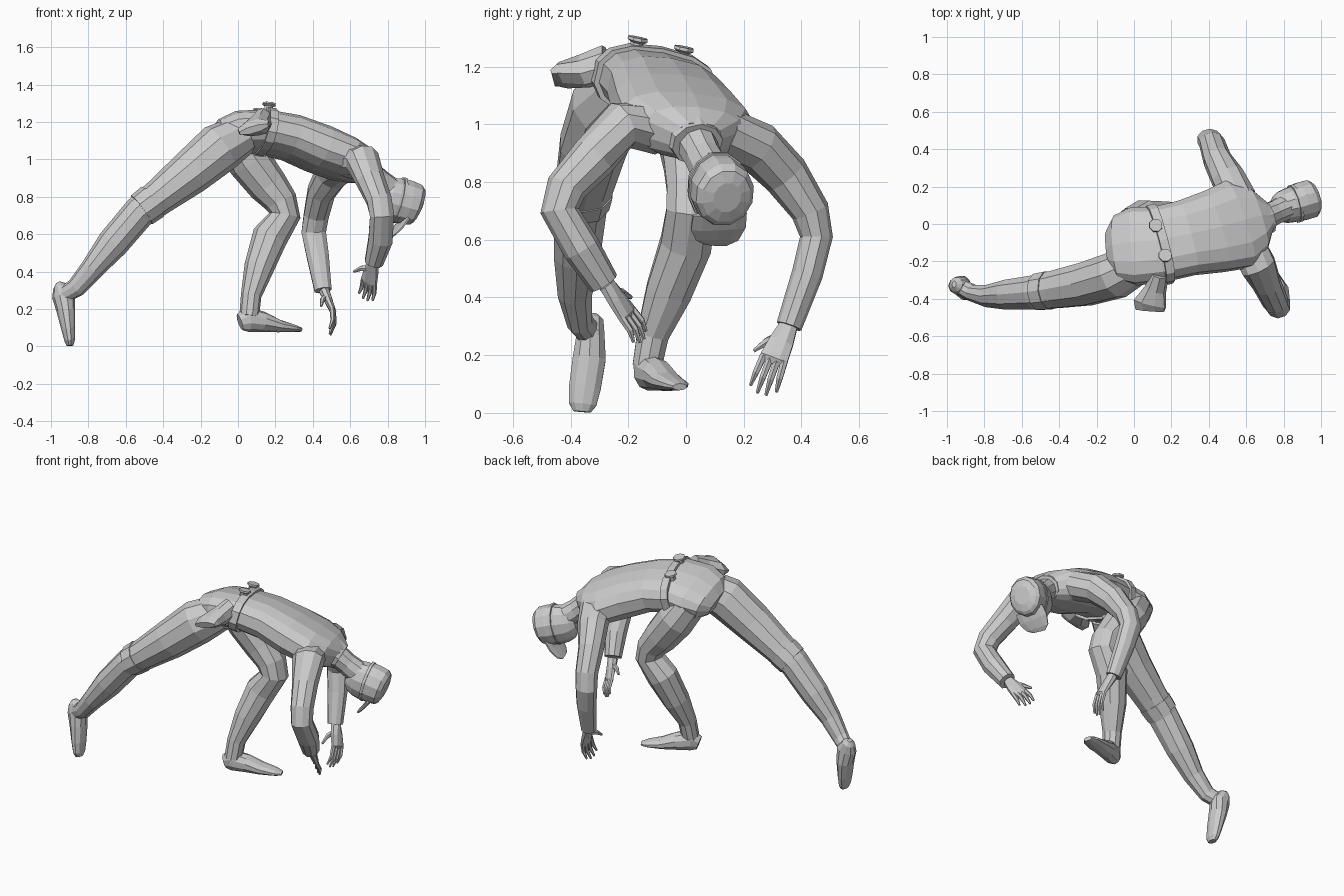
import bpy, bmesh, math
from mathutils import Vector as V


def loft(name, side, rings, n=10, p=1.0):
    """Skin through rings (x, y, z, half width along side, half depth)."""
    bm = bmesh.new()
    c = [V(r[:3]) for r in rings]
    loops = []
    for i, r in enumerate(rings):
        t = V((0, 0, 0))
        if i > 0:
            t += (c[i] - c[i - 1]).normalized()
        if i < len(c) - 1:
            t += (c[i + 1] - c[i]).normalized()
        t.normalize()
        s = V(side)
        u = (s - t * s.dot(t)).normalized()
        w = t.cross(u)
        loop = []
        for k in range(n):
            a = 2 * math.pi * (k + 0.5) / n
            ca, sa = math.cos(a), math.sin(a)
            ca = math.copysign(abs(ca) ** p, ca)
            sa = math.copysign(abs(sa) ** p, sa)
            loop.append(bm.verts.new(c[i] + u * r[3] * ca + w * r[4] * sa))
        loops.append(loop)
    for a, b in zip(loops, loops[1:]):
        for k in range(n):
            j = (k + 1) % n
            bm.faces.new((a[k], a[j], b[j], b[k]))
    bm.faces.new(loops[0][::-1])
    bm.faces.new(loops[-1])
    bmesh.ops.recalc_face_normals(bm, faces=bm.faces)
    me = bpy.data.meshes.new(name)
    bm.to_mesh(me)
    bm.free()
    ob = bpy.data.objects.new(name, me)
    bpy.context.collection.objects.link(ob)
    return ob


def box(name, loc, size, rot=(0, 0, 0)):
    bpy.ops.mesh.primitive_cube_add(size=1, location=loc, rotation=rot)
    ob = bpy.context.object
    ob.name, ob.scale = name, size


def hand(name, wrist, knuckle, tip, spread, thumb, curl, thick=0.018):
    w, k, t, s = V(wrist), V(knuckle), V(tip), V(spread).normalized()
    m = w.lerp(k, 0.5)
    loft(name + "_palm", s, [(*w, 0.034, 0.03), (*m, 0.046, 0.024),
                             (*k, 0.053, thick), (*k.lerp(t, 0.15), 0.046, 0.011)], 8)
    for i, o in enumerate((-1.5, -0.5, 0.5, 1.5)):
        a = k + s * o * 0.025
        e = t + s * o * 0.031 + (k - t) * (0.15 if abs(o) > 1 else 0)
        bend = a.lerp(e, 0.55) + (t - k).cross(s) * curl
        loft(f"{name}_finger_{i + 1}", s, [(*a, 0.014, 0.014), (*bend, 0.012, 0.012),
                                           (*e, 0.006, 0.006)], 6)
    th = V(thumb)
    base = w.lerp(k, 0.3)
    knee = base.lerp(th, 0.6) + (w - k) * 0.12
    loft(name + "_thumb", s, [(*base, 0.022, 0.022), (*knee, 0.015, 0.014),
                              (*th, 0.007, 0.007)], 6)


# Torso and pelvis
ROLL = (0, 0.97, -0.22)
loft("torso", ROLL, [
    (-0.13, -0.14, 1.095, 0.11, 0.05), (-0.085, -0.13, 1.115, 0.18, 0.09),
    (0.0, -0.12, 1.137, 0.212, 0.11), (0.13, -0.11, 1.145, 0.205, 0.112),
    (0.28, -0.075, 1.117, 0.205, 0.118), (0.43, -0.04, 1.057, 0.225, 0.125),
    (0.56, 0.0, 1.003, 0.245, 0.115), (0.65, 0.025, 0.968, 0.185, 0.10),
    (0.71, 0.04, 0.938, 0.085, 0.075)], 14, 0.8)

# Belt with pouches, side holster and buckle
loft("belt", ROLL, [(0.115, -0.115, 1.15, 0.22, 0.126),
                    (0.16, -0.105, 1.14, 0.22, 0.126)], 14, 0.8)
for i, loc in enumerate(((0.165, -0.17, 1.283), (0.115, -0.01, 1.25))):
    x, y, z = loc
    loft(f"belt_pouch_{i + 1}", (1, 0, 0), [
        (x - 0.003, y - 0.006, z - 0.025, 0.025, 0.025),
        (x, y, z, 0.024, 0.024), (x + 0.001, y + 0.002, z + 0.008, 0.038, 0.038),
        (x + 0.002, y + 0.004, z + 0.018, 0.036, 0.036)], 8)
loft("side_holster", (0.95, 0, 0.3), [
    (0.14, -0.27, 1.215, 0.045, 0.065), (0.115, -0.35, 1.185, 0.06, 0.06),
    (0.085, -0.425, 1.17, 0.095, 0.042), (0.085, -0.462, 1.16, 0.085, 0.02)], 8)
box("buckle", (0.12, -0.08, 1.035), (0.06, 0.07, 0.03), (0.1, 0.2, 0))

# Neck, collar and head
loft("collar", ROLL, [(0.655, 0.02, 0.965, 0.11, 0.095), (0.715, 0.04, 0.93, 0.092, 0.08)], 10)
HEAD = (-0.25, 0.97, 0)
loft("neck", HEAD, [(0.66, 0.02, 0.965, 0.075, 0.075), (0.75, 0.06, 0.885, 0.066, 0.068),
                    (0.83, 0.095, 0.82, 0.07, 0.075)], 10)
loft("head", HEAD, [(0.745, 0.07, 0.812, 0.045, 0.06), (0.77, 0.08, 0.803, 0.073, 0.095),
                    (0.80, 0.09, 0.795, 0.09, 0.113), (0.84, 0.102, 0.785, 0.097, 0.12),
                    (0.90, 0.12, 0.765, 0.097, 0.115)], 12)

# Cap crown, band and bill
loft("cap", HEAD, [(0.86, 0.108, 0.782, 0.10, 0.122), (0.90, 0.122, 0.77, 0.106, 0.122),
                   (0.945, 0.135, 0.757, 0.105, 0.115), (0.963, 0.14, 0.75, 0.088, 0.096),
                   (0.973, 0.143, 0.746, 0.05, 0.055)], 12)
loft("cap_band", HEAD, [(0.855, 0.107, 0.784, 0.106, 0.128), (0.87, 0.111, 0.78, 0.106, 0.128)], 12)
loft("cap_bill", HEAD, [(0.895, 0.117, 0.69, 0.10, 0.014), (0.86, 0.112, 0.64, 0.102, 0.013),
                        (0.825, 0.107, 0.60, 0.08, 0.01), (0.808, 0.10, 0.583, 0.045, 0.006)], 10)

# Stretched back leg and foot
loft("back_leg", (0, 1, 0), [
    (0.02, -0.21, 1.13, 0.11, 0.11), (-0.10, -0.275, 1.06, 0.128, 0.135),
    (-0.26, -0.322, 0.925, 0.12, 0.12), (-0.42, -0.35, 0.80, 0.105, 0.098),
    (-0.53, -0.366, 0.715, 0.095, 0.088), (-0.67, -0.378, 0.55, 0.084, 0.085),
    (-0.78, -0.385, 0.415, 0.062, 0.063), (-0.865, -0.368, 0.315, 0.046, 0.053),
    (-0.93, -0.335, 0.275, 0.044, 0.045)], 10)
loft("back_foot", (0, 1, 0), [
    (-0.962, -0.322, 0.342, 0.018, 0.012), (-0.953, -0.324, 0.322, 0.04, 0.038),
    (-0.933, -0.33, 0.275, 0.05, 0.063), (-0.92, -0.335, 0.19, 0.06, 0.05),
    (-0.907, -0.35, 0.09, 0.058, 0.037), (-0.90, -0.358, 0.03, 0.05, 0.028),
    (-0.898, -0.36, 0.004, 0.032, 0.018)], 10)
loft("leg_strap", (0, 1, 0), [(-0.455, -0.355, 0.775, 0.106, 0.1),
                              (-0.515, -0.363, 0.73, 0.102, 0.096)], 10)
box("strap_buckle", (-0.53, -0.36, 0.80), (0.09, 0.07, 0.02), (0, -0.7, 0))

# Bent front leg and foot
loft("front_leg", (0, 1, 0), [
    (-0.01, -0.02, 1.10, 0.11, 0.11), (0.06, 0.01, 0.99, 0.122, 0.118),
    (0.16, 0.022, 0.86, 0.103, 0.107), (0.228, 0.022, 0.775, 0.093, 0.09),
    (0.25, 0.018, 0.70, 0.09, 0.085), (0.17, 0.0, 0.585, 0.093, 0.096),
    (0.112, -0.06, 0.42, 0.083, 0.08), (0.07, -0.115, 0.27, 0.058, 0.055),
    (0.06, -0.135, 0.16, 0.053, 0.053)], 10)
loft("front_foot", (-0.35, 0.93, 0), [
    (0.01, -0.15, 0.13, 0.03, 0.045), (0.05, -0.135, 0.145, 0.052, 0.068),
    (0.13, -0.10, 0.132, 0.058, 0.055), (0.22, -0.065, 0.109, 0.058, 0.034),
    (0.30, -0.035, 0.097, 0.048, 0.02), (0.335, -0.022, 0.09, 0.026, 0.012)], 10)

# Arms with cuffs and hands
loft("near_arm", (1, 0, 0), [
    (0.60, -0.10, 0.985, 0.10, 0.09), (0.665, -0.225, 0.995, 0.098, 0.085),
    (0.71, -0.32, 0.885, 0.078, 0.08), (0.755, -0.415, 0.78, 0.07, 0.071),
    (0.77, -0.438, 0.70, 0.068, 0.067), (0.762, -0.362, 0.57, 0.068, 0.066),
    (0.727, -0.285, 0.45, 0.052, 0.054)], 10)
loft("far_arm", (1, 0, 0), [
    (0.56, 0.13, 0.97, 0.10, 0.09), (0.50, 0.25, 0.92, 0.092, 0.09),
    (0.445, 0.345, 0.825, 0.077, 0.082), (0.418, 0.43, 0.70, 0.07, 0.067),
    (0.405, 0.452, 0.61, 0.069, 0.057), (0.427, 0.42, 0.48, 0.062, 0.054),
    (0.455, 0.357, 0.30, 0.048, 0.045)], 10)
hand("near_hand", (0.722, -0.275, 0.445), (0.70, -0.205, 0.345), (0.68, -0.152, 0.25),
     (0.75, -0.45, -0.4), (0.62, -0.19, 0.40), -0.08)
hand("far_hand", (0.46, 0.355, 0.30), (0.507, 0.305, 0.19), (0.492, 0.262, 0.065),
     (0.1, 0.95, -0.25), (0.445, 0.235, 0.215), 0.08)
